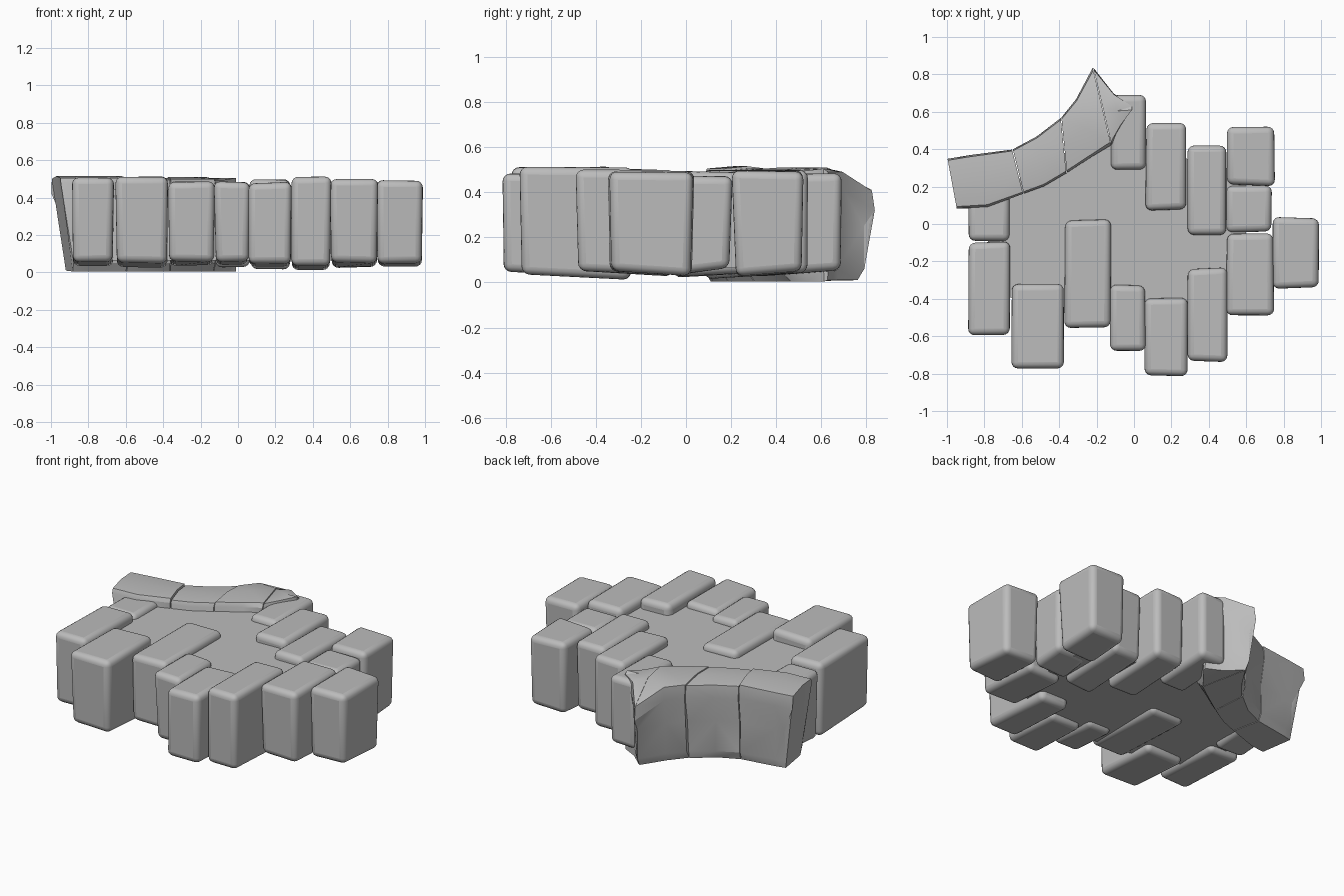
import bpy, bmesh, math, random
from mathutils import Vector

random.seed(4)
cube = bpy.data.objects.get("Cube")
if cube:
    bpy.data.objects.remove(cube, do_unlink=True)

stone = bpy.data.materials.new("grey stone")
stone.use_nodes = True
GREY = (0.5, 0.5, 0.5, 1)
stone.diffuse_color = GREY
bsdf = stone.node_tree.nodes["Principled BSDF"]
bsdf.inputs["Base Color"].default_value = GREY
bsdf.inputs["Roughness"].default_value = 0.9


def add_object(name, bm, bevel=0, segments=1, angle=40):
    bmesh.ops.recalc_face_normals(bm, faces=bm.faces)
    mesh = bpy.data.meshes.new(name)
    bm.to_mesh(mesh)
    bm.free()
    mesh.materials.append(stone)
    obj = bpy.data.objects.new(name, mesh)
    bpy.context.collection.objects.link(obj)
    if bevel:
        mod = obj.modifiers.new("worn edges", 'BEVEL')
        mod.width = bevel
        mod.segments = segments
        mod.limit_method = 'ANGLE'
        mod.angle_limit = math.radians(30)
    bpy.ops.object.select_all(action='DESELECT')
    obj.select_set(True)
    bpy.context.view_layer.objects.active = obj
    bpy.ops.object.shade_smooth_by_angle(angle=math.radians(angle))
    return obj


def add_block(name, x0, x1, y0, y1, z0, z1):
    """Worn stone block: uneven corners, underside rising toward the rim."""
    bm = bmesh.new()
    bmesh.ops.create_cube(bm, size=1)
    mid = Vector(((x0 + x1) / 2, (y0 + y1) / 2))
    for v in bm.verts:
        low = v.co.z < 0
        x = x0 if v.co.x < 0 else x1
        y = y0 if v.co.y < 0 else y1
        z = z0 if low else z1
        pull = random.uniform(0, 0.012) + (0.01 if low else 0)
        x += math.copysign(pull * 0.6, mid.x - x)
        y += math.copysign(pull, mid.y - y)
        outer = (y - mid.y) * mid.y > 0
        if low and outer:
            z += 0.025
        z += random.uniform(0, 0.012) * (1 if low else -1)
        v.co = (x, y, z)
    return add_object(name, bm, bevel=0.035, segments=4, angle=50)


# Rim blocks: x range, y range, z range
blocks = {
    "right_block": (-0.89, -0.66, -0.60, -0.09, 0.03, 0.51),
    "right_rear_block": (-0.89, -0.66, -0.10, 0.20, 0.03, 0.48),
    "front_block_1": (-0.66, -0.37, -0.78, -0.31, 0.02, 0.515),
    "front_block_2": (-0.375, -0.12, -0.56, 0.03, 0.03, 0.49),
    "front_block_3": (-0.13, 0.065, -0.68, -0.32, 0.03, 0.49),
    "front_block_4": (0.05, 0.29, -0.82, -0.39, 0.02, 0.485),
    "front_block_5": (0.28, 0.50, -0.74, -0.23, 0.01, 0.515),
    "left_front_block": (0.49, 0.75, -0.49, -0.04, 0.02, 0.505),
    "left_outer_block": (0.74, 0.995, -0.35, 0.04, 0.02, 0.495),
    "left_middle_block": (0.49, 0.74, -0.05, 0.21, 0.03, 0.48),
    "left_rear_block": (0.49, 0.755, 0.20, 0.53, 0.02, 0.50),
    "rear_block_1": (0.28, 0.50, -0.07, 0.43, 0.02, 0.495),
    "rear_block_2": (0.06, 0.285, 0.07, 0.55, 0.01, 0.50),
    "rear_block_3": (-0.13, 0.07, 0.28, 0.70, 0.02, 0.485),
}
for name, size in blocks.items():
    add_block(name, *size)

# Flat floor slab whose edge runs hidden inside the rim
outline = [(-0.78, -0.35), (-0.5, -0.45), (-0.25, -0.5), (-0.03, -0.5),
           (0.17, -0.6), (0.39, -0.45), (0.6, -0.3), (0.6, 0.3), (0.39, 0.3),
           (0.17, 0.4), (-0.02, 0.5), (-0.3, 0.42), (-0.6, 0.25), (-0.78, 0.15)]
bm = bmesh.new()
base = bm.faces.new([bm.verts.new((x, y, 0.065)) for x, y in outline])
top = bmesh.ops.extrude_face_region(bm, geom=[base], use_keep_orig=True)["geom"]
for v in top:
    if isinstance(v, bmesh.types.BMVert):
        v.co.z = 0.445
add_object("floor_slab", bm, angle=30)

# Broken curved wall: each chunk is lofted through outer and inner plan points
profile = [(0, 0.47), (0.04, 0.495), (0.5, 0.505), (0.97, 0.49), (1, 0.41),
           (0.9, 0.25), (0.9, 0.06), (0.84, 0.01), (0.1, 0.005), (0, 0.05)]


def add_chunk(name, stations, lift=0.0, end_pull=0.0, tip_drop=0.0):
    bm = bmesh.new()
    rings = []
    for i, (outer, inner) in enumerate(stations):
        a, b = Vector(inner), Vector(outer)
        ring = []
        for t, z in profile:
            p = a.lerp(b, t)
            if i == 0 and z < 0.3:
                p.x += end_pull
            # The broken tip slopes down to its point
            drop = tip_drop * max(0, t - 0.5) * 2 if z > 0.4 and (outer[1] > 0.8) else 0
            z += lift * (z > 0.3) - drop
            wobble = random.uniform(-0.012, 0.004)
            p += (b - a).normalized() * wobble * (0.1 < t < 0.95)
            ring.append(bm.verts.new((p.x, p.y, z)))
        rings.append(ring)
    for r0, r1 in zip(rings, rings[1:]):
        for k in range(len(profile)):
            n = (k + 1) % len(profile)
            bm.faces.new((r0[k], r0[n], r1[n], r1[k]))
    bm.faces.new(rings[0])
    bm.faces.new(rings[-1][::-1])
    # Chipped, faceted surfaces with a fine crack between neighbours
    bmesh.ops.triangulate(bm, faces=bm.faces)
    mid = sum((v.co for v in bm.verts), Vector()) / len(bm.verts)
    for v in bm.verts:
        d = mid - v.co
        v.co.x += 0.015 * d.x
        v.co.y += 0.015 * d.y
    return add_object(name, bm, angle=25)


s = [((-1, 0.35), (-0.95, 0.08)), ((-0.88, 0.37), (-0.78, 0.09)),
     ((-0.65, 0.40), (-0.59, 0.16)), ((-0.52, 0.47), (-0.48, 0.20)),
     ((-0.39, 0.57), (-0.36, 0.27)), ((-0.31, 0.67), (-0.22, 0.36)),
     ((-0.22, 0.84), (-0.12, 0.42)), ((-0.11, 0.70), (-0.07, 0.52)),
     ((-0.01, 0.63), (-0.01, 0.61))]
add_chunk("wall_end_chunk", s[0:3], 0.01, 0.07)
add_chunk("wall_middle_chunk", s[2:5], 0.0)
add_chunk("wall_tip_chunk", s[4:7], 0.005, 0, 0.09)
add_chunk("wall_splinter", s[6:9], 0.0, 0, 0.09)
